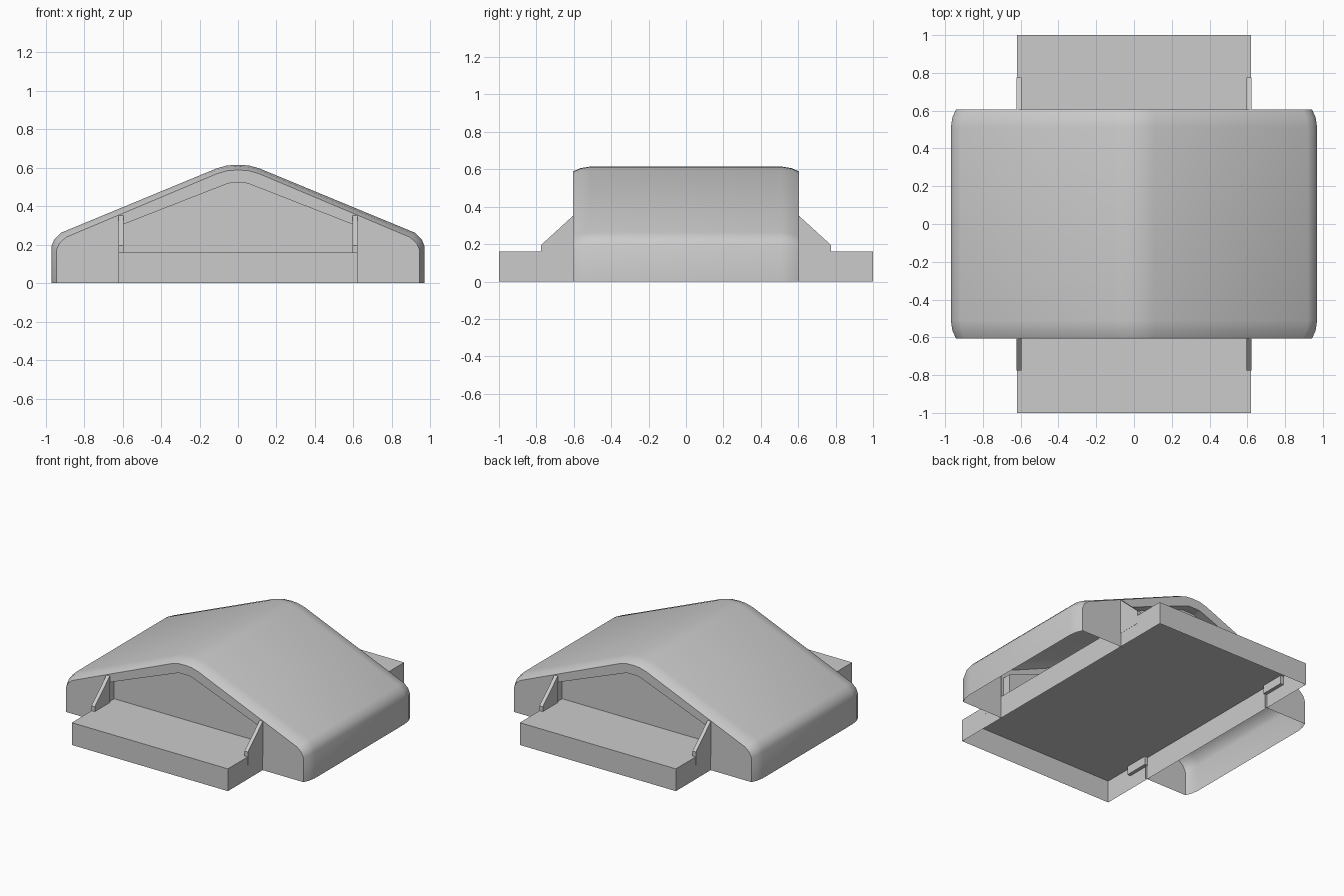
import bpy, bmesh, math

if "Cube" in bpy.data.objects:
    bpy.data.objects.remove(bpy.data.objects["Cube"])


def make_object(name, bm, angle=40):
    bmesh.ops.remove_doubles(bm, verts=bm.verts, dist=1e-5)
    bmesh.ops.recalc_face_normals(bm, faces=bm.faces)
    me = bpy.data.meshes.new(name)
    bm.to_mesh(me)
    bm.free()
    ob = bpy.data.objects.new(name, me)
    bpy.context.collection.objects.link(ob)
    bpy.ops.object.select_all(action='DESELECT')
    bpy.context.view_layer.objects.active = ob
    ob.select_set(True)
    bpy.ops.object.shade_smooth_by_angle(angle=math.radians(angle))
    return ob


def mirrored(half):
    """Full left-right path from a half path that ends on the centre line."""
    return half + [(-x, z) for x, z in reversed(half[:-1])]


def loop(bm, path, y):
    return [bm.verts.new((x, y, z)) for x, z in path]


def bridge(bm, a, b):
    for i in range(len(a) - 1):
        bm.faces.new((a[i], a[i + 1], b[i + 1], b[i]))


def inset(path, d):
    """Pull the roof outline in, leaving the foot on the ground."""
    return [(x * (1 - d / 0.97), z - d if z > 0.3 else z * (1 - d / 0.3)) for x, z in path]


# Gabled shell: outer outline and the opening in each end
outer = mirrored([(.97, 0), (.97, .19), (.955, .228), (.92, .262),
                  (.11, .597), (.055, .612), (0, .615)])
opening = mirrored([(.605, 0), (.605, .16), (.605, .26), (.605, .302),
                    (.06, .515), (.04, .52), (0, .52)])

bm = bmesh.new()
sections = [(-.605, .027), (-.565, .009), (-.51, 0), (.51, 0), (.565, .009), (.605, .027)]
rings = [loop(bm, inset(outer, d), y) for y, d in sections]
for a, b in zip(rings, rings[1:]):
    bridge(bm, a, b)
for s, ring in ((-1, rings[0]), (1, rings[-1])):
    # End wall around the opening, then the recess and its back panel
    rim = loop(bm, opening, s * .605)
    bridge(bm, ring, rim)
    back = loop(bm, opening[1:-1], s * .54)
    bridge(bm, rim[1:-1], back)
    bm.faces.new(back)
make_object("gabled_shell", bm)

# Long base tray, open underneath, that forms both sills
bm = bmesh.new()
bmesh.ops.create_cube(bm, size=1)
for v in bm.verts:
    v.co.x *= 1.24
    v.co.y *= 2
    v.co.z = (v.co.z + .5) * .16
bmesh.ops.delete(bm, geom=[f for f in bm.faces if f.normal.z < -.9], context='FACES_ONLY')
make_object("base_tray", bm)

# Thin sloped cheek plates beside each opening
cheek = [(.6, .1), (.6, .355), (.775, .195), (.775, .1)]
for sx in (-1, 1):
    for sy in (-1, 1):
        bm = bmesh.new()
        f = bm.faces.new([bm.verts.new((sx * .595, sy * y, z)) for y, z in cheek])
        ext = bmesh.ops.extrude_face_region(bm, geom=[f])
        for v in ext["geom"]:
            if isinstance(v, bmesh.types.BMVert):
                v.co.x = sx * .621
        make_object(("right" if sx > 0 else "left") + ("_back" if sy > 0 else "_front") + "_cheek", bm)
